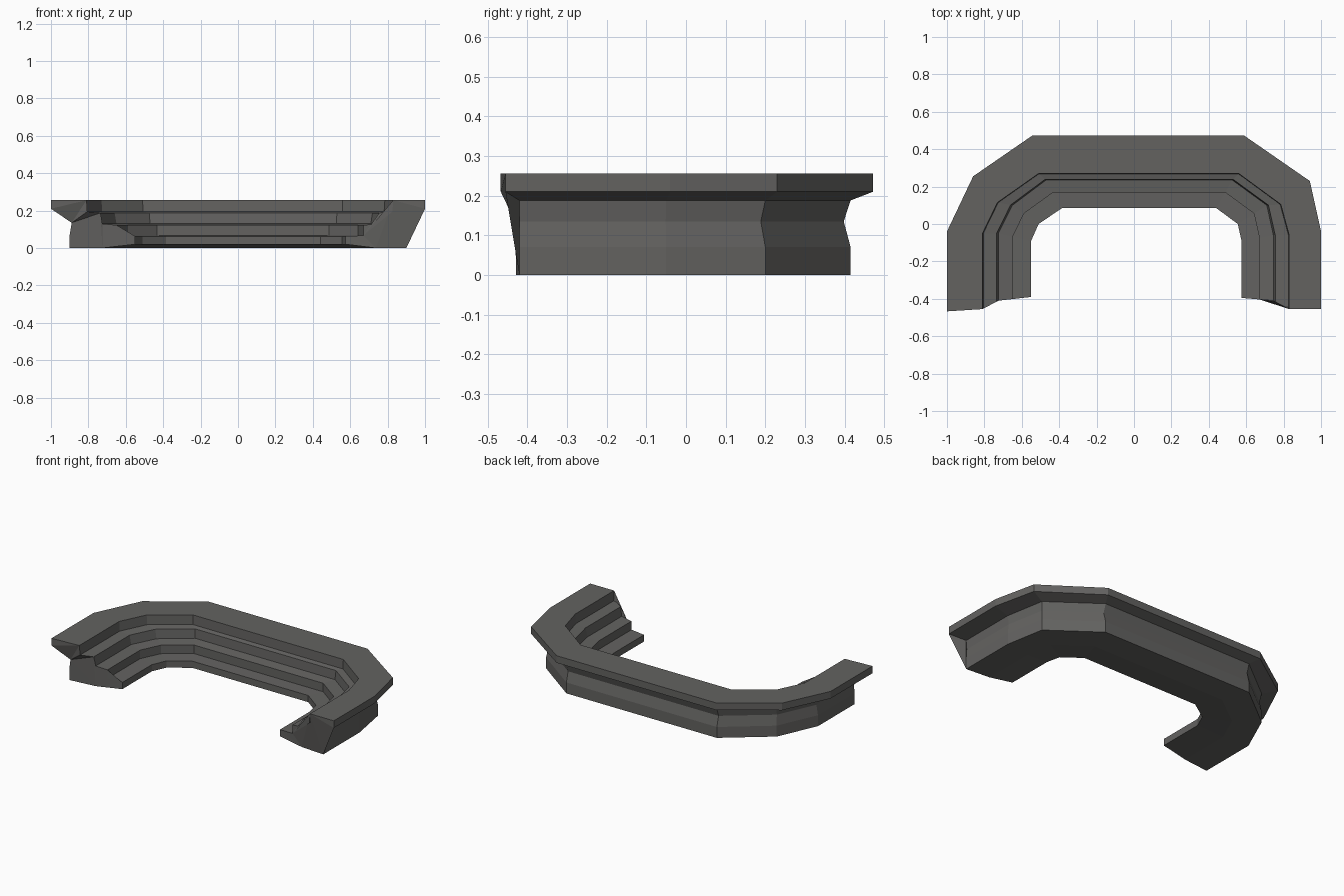
import bpy, bmesh

if "Cube" in bpy.data.objects:
    bpy.data.objects.remove(bpy.data.objects["Cube"])

# Plan outlines of the U-shaped bench, left tip round the back to right tip
INNER = [(-.55, -.39), (-.55, -.09), (-.51, 0), (-.385, .085), (.44, .085), (.555, 0), (.575, -.09), (.575, -.395)]
STEP = [(-.725, -.41), (-.725, -.05), (-.65, .10), (-.47, .235), (.525, .235), (.71, .10), (.745, -.06), (.745, -.41)]
LIP = [(-.81, -.455), (-.81, -.05), (-.73, .115), (-.51, .27), (.56, .27), (.785, .105), (.83, -.06), (.83, -.455)]
WALL = [(-.90, -.428), (-.90, -.055), (-.785, .20), (-.51, .415), (.56, .415), (.855, .20), (.90, -.05), (.90, -.42)]
RIM = [(-1, -.467), (-1, -.04), (-.86, .255), (-.545, .472), (.59, .472), (.94, .23), (1, -.04), (1, -.455)]


def mix(a, b, t):
    return [(p[0] + (q[0] - p[0]) * t, p[1] + (q[1] - p[1]) * t) for p, q in zip(a, b)]


MID = mix(INNER, STEP, .56)
WAIST = mix(WALL, LIP, .12)

# Cross-section: each corner is an outline at a height
section = [
    (INNER, .02), (INNER, .063),                                  # lowest step
    (MID, .067), (MID, .122),                                     # second step
    (STEP, .13), (mix(STEP, LIP, .12), .188),                     # third step
    (mix(STEP, LIP, .95), .195), (LIP, .256),                     # top riser
    (RIM, .256), (RIM, .21),                                      # overhanging rim
    (WALL, .188), (WAIST, .135), (WALL, .07), (WALL, 0),          # pinched outer wall
    (mix(INNER, WALL, .5), 0),                                    # underside
]

bm = bmesh.new()
rings = [[bm.verts.new((x, y, z)) for x, y in line] for line, z in section]
n = len(rings)
for i in range(n):
    a, b = rings[i], rings[(i + 1) % n]
    for k in range(len(a) - 1):
        bm.faces.new((a[k], a[k + 1], b[k + 1], b[k]))
# Tip caps
caps = [bm.faces.new([r[0] for r in rings]), bm.faces.new([r[-1] for r in rings])]
bmesh.ops.triangulate(bm, faces=caps)
bmesh.ops.recalc_face_normals(bm, faces=bm.faces)

mesh = bpy.data.meshes.new("stepped_curved_platform")
bm.to_mesh(mesh)
bm.free()
mat = bpy.data.materials.new("dark grey")
mat.diffuse_color = (.125, .123, .118, 1)
mat.use_nodes = True
mat.node_tree.nodes["Principled BSDF"].inputs["Base Color"].default_value = mat.diffuse_color
mesh.materials.append(mat)
bpy.context.collection.objects.link(bpy.data.objects.new("stepped_curved_platform", mesh))
